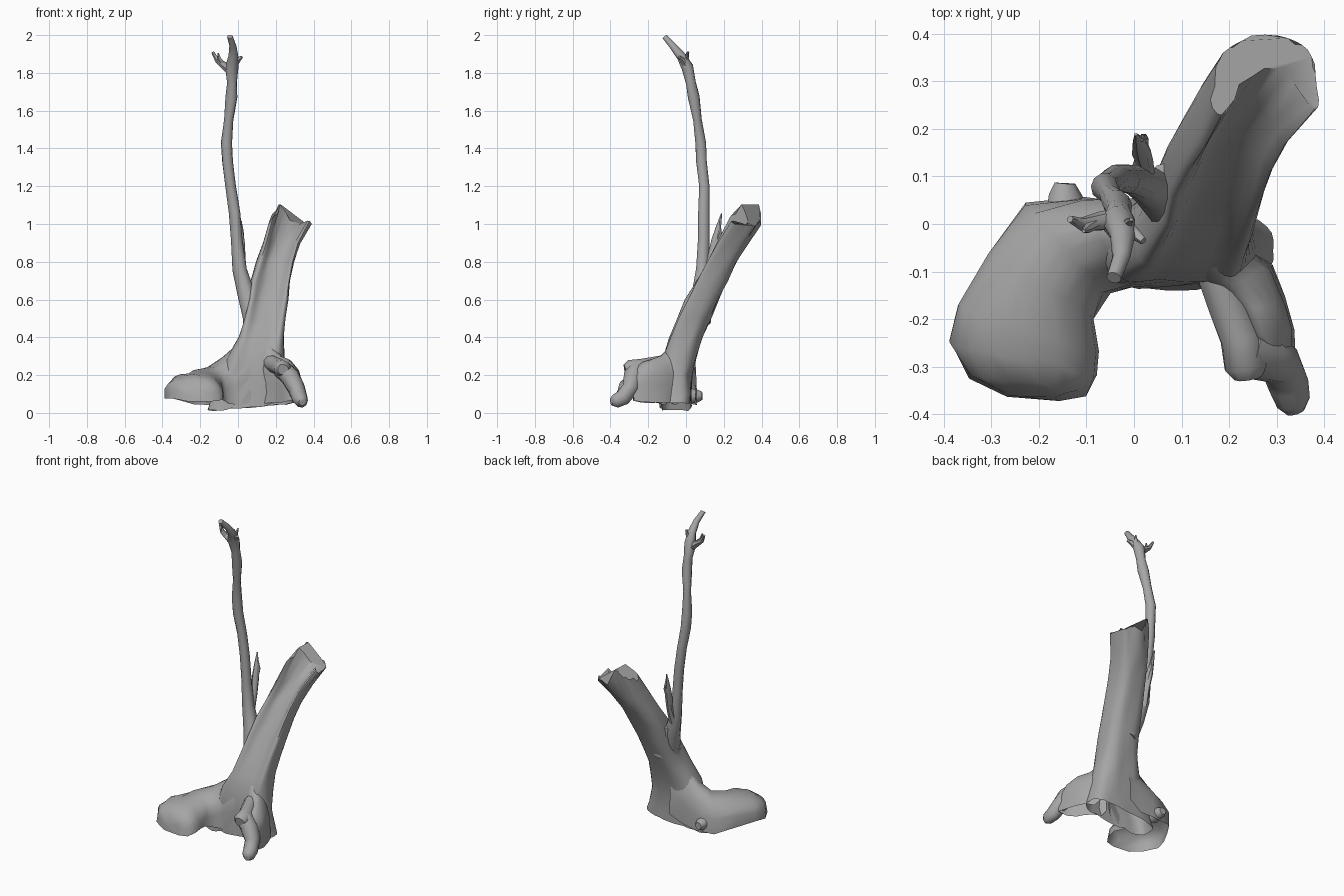
import bpy, bmesh, math, random
from mathutils import Vector, noise

random.seed(4)

# Dark grey weathered wood
wood = bpy.data.materials.new("dark_grey_wood")
wood.diffuse_color = (0.38, 0.38, 0.38, 1)


def finish(name, rings, closed=True, caps=(False, False), rough=0.006):
    """Skin a list of point rings into one smooth-shaded object."""
    bm = bmesh.new()
    rows = [[bm.verts.new(Vector(p) + rough * noise.noise_vector(Vector(p) * 14)) for p in r]
            for r in rings]
    n = len(rows[0])
    for a, b in zip(rows, rows[1:]):
        for i in range(n if closed else n - 1):
            j = (i + 1) % n
            bm.faces.new((a[i], a[j], b[j], b[i]))
    if caps[0]:
        bm.faces.new(rows[0][::-1])
    if caps[1]:
        bm.faces.new(rows[-1])
    bmesh.ops.recalc_face_normals(bm, faces=bm.faces)
    me = bpy.data.meshes.new(name)
    bm.to_mesh(me)
    bm.free()
    me.materials.append(wood)
    ob = bpy.data.objects.new(name, me)
    bpy.context.collection.objects.link(ob)
    bpy.ops.object.select_all(action='DESELECT')
    ob.select_set(True)
    bpy.context.view_layer.objects.active = ob
    bpy.ops.object.shade_smooth_by_angle(angle=math.radians(50))
    return ob


def tube(name, path, sides=9, rough=0.006):
    """Sweep a round section along (x, y, z, radius) points."""
    pts = [Vector(p[:3]) for p in path]
    rings = []
    for i, p in enumerate(pts):
        t = (pts[min(i + 1, len(pts) - 1)] - pts[max(i - 1, 0)]).normalized()
        ref = Vector((1, 0, 0)) if abs(t.x) < 0.8 else Vector((0, 0, 1))
        u = (ref - t * ref.dot(t)).normalized()
        v = t.cross(u)
        rings.append([p + path[i][3] * (u * math.cos(a) + v * math.sin(a))
                      for a in (2 * math.pi * k / sides for k in range(sides))])
    return finish(name, rings, caps=(True, True), rough=rough)


def arch_root(name, stations, skew, n=13):
    """Arched root shell, open below: (x1, y1, x2, y2, base z, top z)."""
    rings = []
    for x1, y1, x2, y2, z0, z1 in stations:
        ring = []
        for k in range(n):
            t = math.pi * k / (n - 1)
            u = ((1 - math.cos(t)) / 2) ** skew
            ring.append((x1 + (x2 - x1) * u, y1 + (y2 - y1) * u,
                         z0 + (z1 - z0) * max(math.sin(t), 0) ** 0.7))
        rings.append(ring)
    return finish(name, rings, closed=False, caps=(False, True), rough=0.014)


# Leaning trunk: (z, left, right, front, back, depth of the front hollow)
sections = [
    (0.01, -0.16, 0.30, -0.14, 0.03, 0.05),
    (0.10, -0.14, 0.28, -0.14, 0.03, 0.08),
    (0.20, -0.09, 0.26, -0.14, 0.03, 0.15),
    (0.30, -0.05, 0.245, -0.145, 0.06, 0.25),
    (0.40, 0.00, 0.245, -0.115, 0.09, 0.40),
    (0.50, 0.03, 0.255, -0.08, 0.13, 0.55),
    (0.60, 0.05, 0.265, -0.04, 0.175, 0.70),
    (0.70, 0.07, 0.275, 0.015, 0.22, 0.85),
    (0.80, 0.10, 0.295, 0.065, 0.27, 1.00),
    (0.90, 0.13, 0.33, 0.12, 0.33, 1.15),
    (1.00, 0.165, 0.385, 0.18, 0.395, 1.35),
]
N = 36


def spow(v):
    return math.copysign(abs(v) ** 0.72, v)


rings = []
for s, (z, xl, xr, yf, yb, dent) in enumerate(sections):
    ring = []
    for k in range(N):
        a = 2 * math.pi * k / N
        d = (math.degrees(a) - 274 + 180) % 360 - 180
        x = (xl + xr) / 2 + (xr - xl) / 2 * spow(math.cos(a))
        y = (yf + yb) / 2 + (yb - yf) / 2 * (
            spow(math.sin(a)) + dent * math.exp(-abs(d / 40) ** 2.6))
        dz = 0.09 * (x + 0.16) if s == 0 else 0
        if s == len(sections) - 1:
            # Splintered rim, tallest at the back left
            dz = 0.12 * math.exp(-((x - 0.215) / 0.035) ** 2) * (0.3 + 0.7 * (y > 0.28))
            dz += random.uniform(-0.015, 0.02)
        ring.append((x, y, z + dz))
    rings.append(ring)
finish("trunk", rings, caps=(False, True), rough=0.013)

# Broad left root
arch_root("left_root", [
    (0.08, 0.06, 0.10, -0.10, 0.10, 0.45),
    (-0.01, 0.055, 0.06, -0.13, 0.05, 0.385),
    (-0.11, 0.06, -0.01, -0.14, 0.04, 0.30),
    (-0.23, 0.04, -0.055, -0.15, 0.05, 0.25),
    (-0.31, -0.06, -0.085, -0.20, 0.07, 0.23),
    (-0.375, -0.17, -0.08, -0.27, 0.08, 0.215),
    (-0.39, -0.25, -0.08, -0.32, 0.08, 0.20),
    (-0.35, -0.32, -0.10, -0.355, 0.07, 0.175),
    (-0.27, -0.36, -0.16, -0.372, 0.06, 0.12),
], 1.0)

# Right root: outer skirt, arching ridge with a cut end, and the foot
arch_root("right_root", [
    (0.12, -0.10, 0.225, 0.01, 0.08, 0.40),
    (0.14, -0.13, 0.26, -0.06, 0.05, 0.33),
    (0.18, -0.16, 0.295, -0.09, 0.05, 0.30),
    (0.21, -0.19, 0.32, -0.16, 0.05, 0.29),
    (0.235, -0.24, 0.335, -0.22, 0.06, 0.27),
    (0.27, -0.28, 0.335, -0.28, 0.07, 0.21),
], 1.3)
tube("right_root_ridge", [(0.17, -0.09, 0.27, 0.04), (0.195, -0.17, 0.255, 0.045),
                          (0.225, -0.24, 0.24, 0.045), (0.235, -0.30, 0.235, 0.046),
                          (0.24, -0.325, 0.23, 0.03)])
tube("right_root_foot", [(0.23, -0.26, 0.235, 0.05), (0.275, -0.28, 0.19, 0.052),
                         (0.31, -0.295, 0.13, 0.046), (0.325, -0.335, 0.08, 0.042),
                         (0.335, -0.375, 0.06, 0.035), (0.34, -0.395, 0.055, 0.018)])

# Small knob behind the left root
tube("back_knob", [(-0.145, 0.0, 0.09, 0.045), (-0.145, 0.06, 0.09, 0.036),
                   (-0.145, 0.085, 0.09, 0.022)])

# Tall thin branch with its broken tip
tube("branch", [
    (0.10, 0.01, 0.38, 0.060), (0.075, 0.04, 0.52, 0.053), (0.045, 0.075, 0.63, 0.047),
    (0.008, 0.09, 0.76, 0.038), (-0.01, 0.095, 0.92, 0.032), (-0.02, 0.095, 1.06, 0.030),
    (-0.035, 0.095, 1.20, 0.028), (-0.055, 0.085, 1.33, 0.029), (-0.06, 0.08, 1.43, 0.028),
    (-0.05, 0.06, 1.55, 0.026), (-0.035, 0.04, 1.67, 0.030), (-0.03, 0.025, 1.75, 0.027),
    (-0.035, 0.005, 1.83, 0.034), (-0.025, -0.025, 1.89, 0.027), (-0.03, -0.07, 1.94, 0.021),
    (-0.04, -0.115, 1.99, 0.015)], sides=10, rough=0.008)

# Web joining the branch to the trunk
tube("branch_crotch", [(0.12, 0.08, 0.48, 0.05), (0.085, 0.09, 0.60, 0.042),
                       (0.06, 0.10, 0.68, 0.026)])

# Twigs at the branch head
for name, path in {
    "left_twig": [(-0.03, 0.01, 1.80, 0.024), (-0.075, 0.005, 1.84, 0.020),
                  (-0.11, 0.00, 1.865, 0.014), (-0.135, 0.01, 1.91, 0.008)],
    "left_twig_fork": [(-0.075, 0.005, 1.84, 0.014), (-0.10, -0.01, 1.875, 0.010),
                       (-0.105, -0.015, 1.905, 0.004)],
    "right_twig": [(-0.03, 0.00, 1.83, 0.022), (0.00, -0.02, 1.87, 0.014),
                   (0.02, -0.035, 1.885, 0.008)],
    "back_twig": [(-0.03, 0.00, 1.83, 0.018), (-0.015, 0.00, 1.87, 0.012),
                  (-0.005, 0.01, 1.91, 0.004)],
}.items():
    tube(name, path, sides=7, rough=0.003)

# Splintered shoot beside the branch
tube("splinter", [(0.015, 0.10, 0.72, 0.028), (0.02, 0.135, 0.82, 0.020),
                  (0.015, 0.155, 0.91, 0.021), (0.012, 0.17, 0.98, 0.014),
                  (0.005, 0.187, 1.06, 0.003)], sides=7)
tube("splinter_fork", [(0.017, 0.15, 0.88, 0.014), (0.02, 0.18, 0.96, 0.010),
                       (0.018, 0.178, 1.02, 0.003)], sides=6, rough=0.003)
